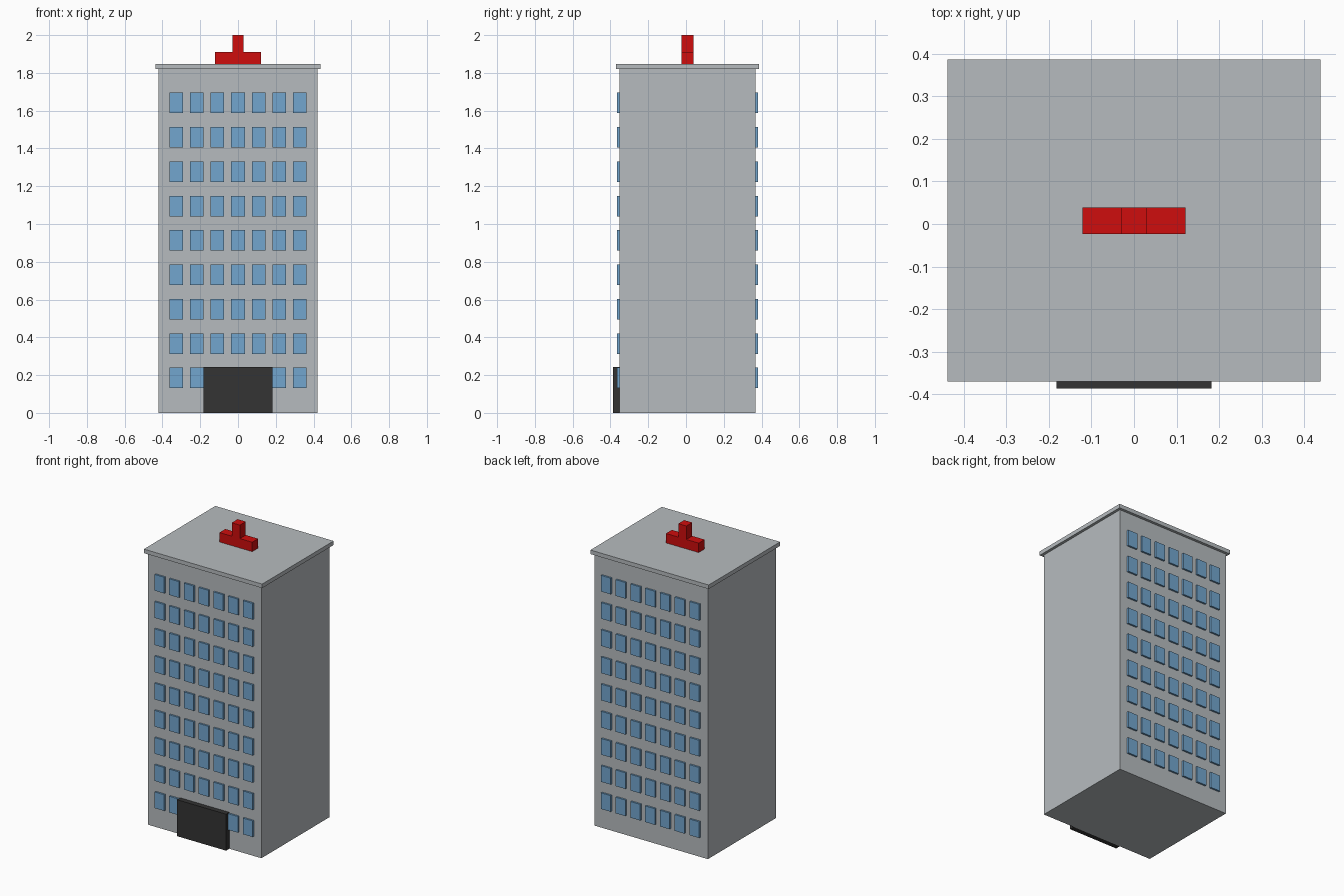
import bpy, bmesh
from mathutils import Matrix, Vector

if "Cube" in bpy.data.objects:
    bpy.data.objects.remove(bpy.data.objects["Cube"], do_unlink=True)


def material(name, rgb):
    mat = bpy.data.materials.new(name)
    mat.use_nodes = True
    mat.diffuse_color = (*rgb, 1)
    mat.node_tree.nodes["Principled BSDF"].inputs["Base Color"].default_value = (*rgb, 1)
    return mat


def add_box(bm, low, high):
    low, high = Vector(low), Vector(high)
    matrix = Matrix.Translation((low + high) / 2) @ Matrix.Diagonal((*(high - low), 1))
    bmesh.ops.create_cube(bm, size=1, matrix=matrix)


def make_part(name, mat, boxes):
    bm = bmesh.new()
    for low, high in boxes:
        add_box(bm, low, high)
    mesh = bpy.data.meshes.new(name)
    bm.to_mesh(mesh)
    bm.free()
    mesh.materials.append(mat)
    obj = bpy.data.objects.new(name, mesh)
    bpy.context.collection.objects.link(obj)
    return obj


concrete = material("concrete grey", (0.47, 0.50, 0.52))
glass = material("window blue", (0.17, 0.38, 0.62))
dark = material("entrance charcoal", (0.033, 0.033, 0.033))
red = material("sign red", (0.62, 0.004, 0.004))

# Overall proportions; the tower sits slightly back to make room for the entrance
centre_y = 0.008
half_x, half_y = 0.42, 0.36
front, back = centre_y - half_y, centre_y + half_y
wall_top, roof_top, overhang = 1.82, 1.847, 0.018

# Tower and overhanging roof slab
make_part("tower_walls", concrete,
          [((-half_x, front, 0), (half_x, back, wall_top))])
make_part("roof_slab", concrete,
          [((-half_x - overhang, front - overhang, wall_top),
            (half_x + overhang, back + overhang, roof_top))])

# Entrance block
make_part("entrance", dark,
          [((-0.182, front - 0.034, 0), (0.182, front, 0.244))])


# Window grids on the front and back walls
def window_grid(wall_y, outward, skip_entrance):
    boxes = []
    for row in range(9):
        for col in range(-3, 4):
            if skip_entrance and row == 0 and abs(col) < 2:
                continue
            x, z = col * 0.1092, 0.185 + row * 0.182
            y0, y1 = sorted((wall_y, wall_y + outward * 0.012))
            boxes.append(((x - 0.036, y0, z - 0.054), (x + 0.036, y1, z + 0.054)))
    return boxes


make_part("front_windows", glass, window_grid(front, -1, True))
make_part("back_windows", glass, window_grid(back, 1, False))

# Rooftop sign: a crossbar with an upright through its middle
arm = 0.031
make_part("sign_crossbar", red,
          [((-0.121, centre_y - arm, roof_top), (0.121, centre_y + arm, 1.91))])
make_part("sign_upright", red,
          [((-0.03, centre_y - arm, 1.91), (0.03, centre_y + arm, 2))])
